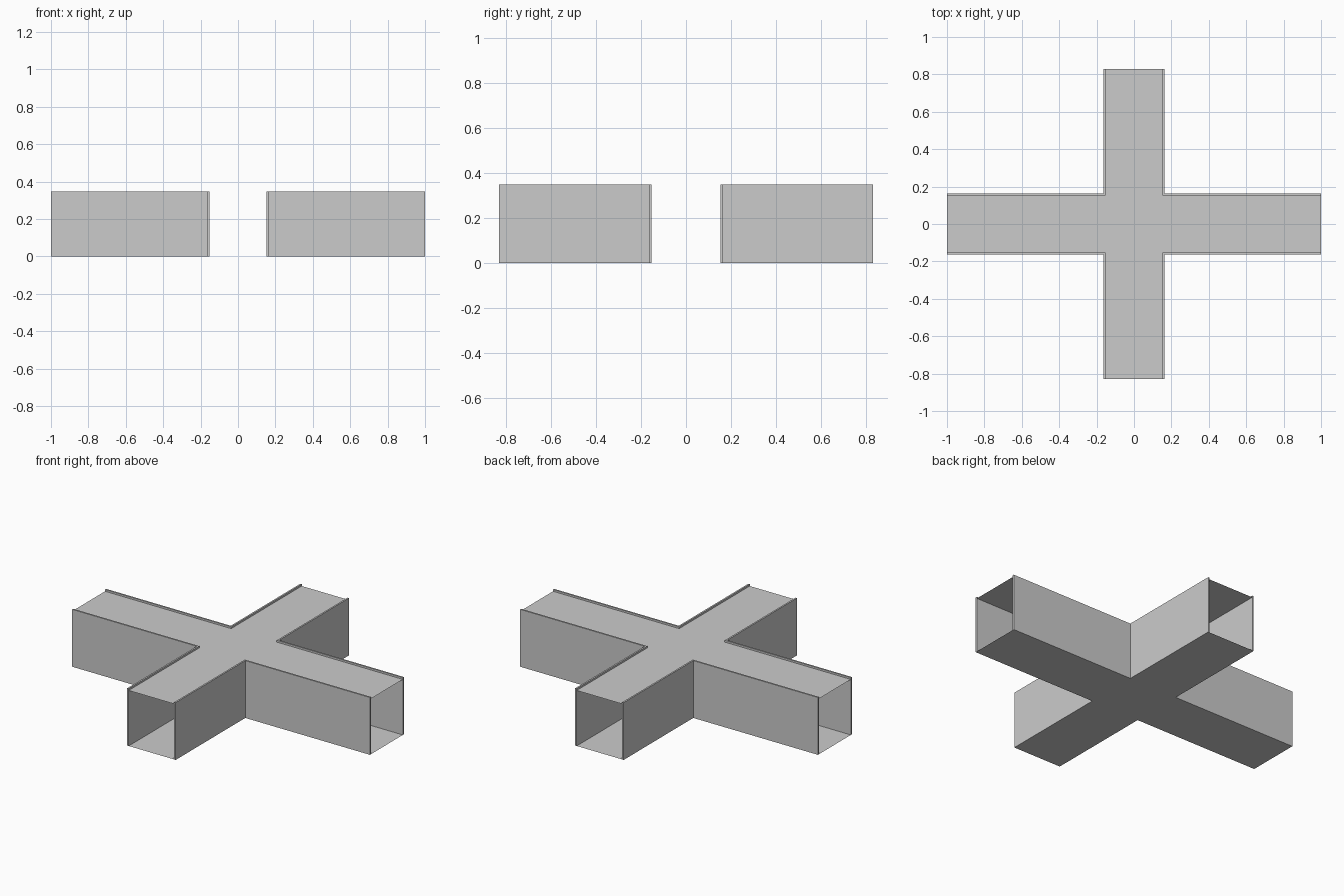
import bpy, bmesh

if "Cube" in bpy.data.objects:
    bpy.data.objects.remove(bpy.data.objects["Cube"])

LX, LY = 1.0, 0.83          # arm half-lengths
OUT, INN = 0.163, 0.153     # outer and inner wall offsets
TOP, CEIL = 0.348, 0.337    # wall height and ceiling height


def make(name, outline, z, height=0.0):
    """Flat panel from an outline, extruded upward if a height is given."""
    bm = bmesh.new()
    face = bm.faces.new([bm.verts.new((x, y, z)) for x, y in outline])
    if height:
        res = bmesh.ops.extrude_face_region(bm, geom=[face], use_keep_orig=True)
        verts = [g for g in res["geom"] if isinstance(g, bmesh.types.BMVert)]
        bmesh.ops.translate(bm, verts=verts, vec=(0, 0, height))
        bmesh.ops.recalc_face_normals(bm, faces=bm.faces)
    mesh = bpy.data.meshes.new(name)
    bm.to_mesh(mesh)
    bm.free()
    obj = bpy.data.objects.new(name, mesh)
    bpy.context.collection.objects.link(obj)
    return obj


def cross(w):
    """Plus-shaped outline with arm half-width w."""
    quarter = [(LX, w), (w, w), (w, LY)]
    left = [(-x, y) for x, y in reversed(quarter)]
    upper = quarter + left
    return upper + [(x, -y) for x, y in reversed(upper)]


# Floor and recessed ceiling sheets
floor = make("floor_panel", cross(OUT), 0.0)
floor.data.flip_normals()
make("ceiling_panel", cross(INN), CEIL)

# L-shaped wall in one corner, mirrored to all four
walls = make("corner_walls", [(LX, INN), (LX, OUT), (OUT, OUT), (OUT, LY),
                              (INN, LY), (INN, INN)], 0.0, TOP)
mirror = walls.modifiers.new("four_corners", "MIRROR")
mirror.use_axis = (True, True, False)
mirror.use_mirror_merge = False
